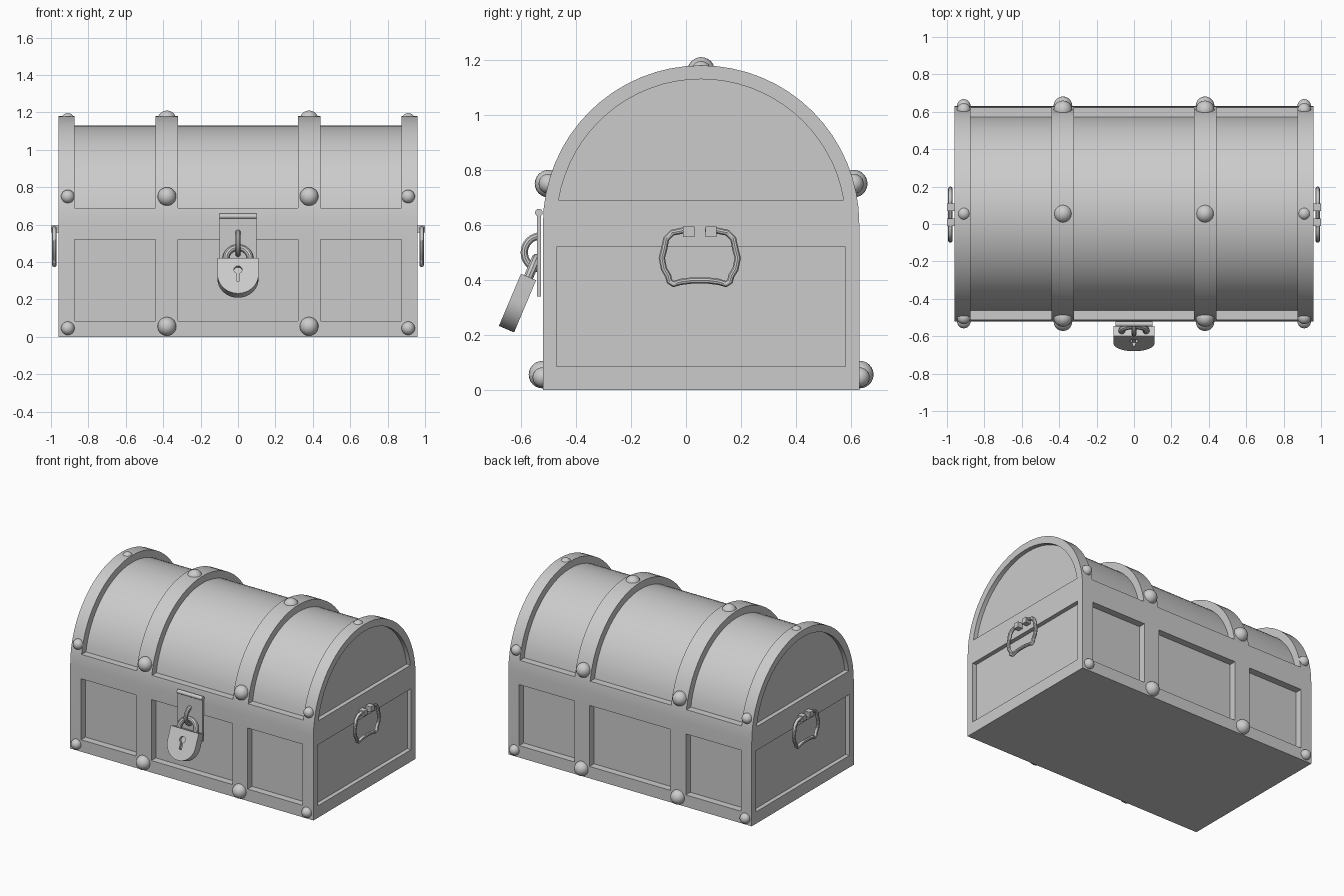
import bpy, bmesh, math
from mathutils import Vector, Matrix

cube = bpy.data.objects.get("Cube")
if cube:
    bpy.data.objects.remove(cube, do_unlink=True)

grey = bpy.data.materials.new("plain grey")
grey.use_nodes = True
COLOUR = (0.6, 0.6, 0.6, 1)
grey.diffuse_color = COLOUR
grey.node_tree.nodes["Principled BSDF"].inputs["Base Color"].default_value = COLOUR

MID_Y, SPRING = 0.055, 0.605      # centre line and spring height of the lid
HALF_X, HALF_Y = 0.96, 0.575
INSET = 0.05
SEAM, RAIL, SKIRT = 0.69, 0.52, 0.085


def prism(bm, outline, axis, a, b):
    """Extrude a closed 2D outline along x or y from a to b."""
    place = (lambda p, t: (t, p[0], p[1])) if axis == "x" else (lambda p, t: (p[0], t, p[1]))
    ends = [[bm.verts.new(place(p, t)) for p in outline] for t in (a, b)]
    bm.faces.new(ends[0])
    bm.faces.new(ends[1][::-1])
    n = len(outline)
    for i in range(n):
        j = (i + 1) % n
        bm.faces.new((ends[0][i], ends[1][i], ends[1][j], ends[0][j]))


def rect(u0, u1, v0, v1):
    return [(u0, v0), (u1, v0), (u1, v1), (u0, v1)]


def arc(radius, start, end, n=32, centre=(MID_Y, SPRING)):
    steps = [start + (end - start) * i / n for i in range(n + 1)]
    return [(centre[0] + radius * math.cos(t), centre[1] + radius * math.sin(t)) for t in steps]


def lid_arc(radius):
    """Arc of the lid above the seam."""
    low = math.asin((SEAM - SPRING) / radius)
    return arc(radius, low, math.pi - low)


def finish(name, bm, smooth=True):
    bmesh.ops.recalc_face_normals(bm, faces=bm.faces)
    mesh = bpy.data.meshes.new(name)
    bm.to_mesh(mesh)
    bm.free()
    obj = bpy.data.objects.new(name, mesh)
    bpy.context.collection.objects.link(obj)
    mesh.materials.append(grey)
    if smooth:
        shade(obj)
    return obj


def select(obj):
    bpy.ops.object.select_all(action="DESELECT")
    obj.select_set(True)
    bpy.context.view_layer.objects.active = obj


def shade(obj):
    select(obj)
    bpy.ops.object.shade_smooth_by_angle(angle=math.radians(35))


def cut(obj, cutter):
    mod = obj.modifiers.new("cut", "BOOLEAN")
    mod.operation, mod.solver, mod.object = "DIFFERENCE", "EXACT", cutter
    select(obj)
    bpy.ops.object.modifier_apply(modifier=mod.name)
    bpy.data.objects.remove(cutter, do_unlink=True)
    shade(obj)


def tube(name, points, radius, cyclic=False):
    curve = bpy.data.curves.new(name, "CURVE")
    curve.dimensions = "3D"
    curve.bevel_depth, curve.bevel_resolution = radius, 3
    curve.use_fill_caps = True
    spline = curve.splines.new("POLY")
    spline.points.add(len(points) - 1)
    for point, co in zip(spline.points, points):
        point.co = (*co, 1)
    spline.use_cyclic_u = cyclic
    obj = bpy.data.objects.new(name, curve)
    bpy.context.collection.objects.link(obj)
    select(obj)
    bpy.ops.object.convert(target="MESH")
    obj = bpy.context.object
    obj.data.materials.clear()
    obj.data.materials.append(grey)
    shade(obj)
    return obj


def ball(bm, centre, radius):
    bmesh.ops.create_uvsphere(bm, u_segments=20, v_segments=12, radius=radius,
                              matrix=Matrix.Translation(centre))


# Chest: one arched solid, with the panels cut between the straps
bm = bmesh.new()
outline = [(MID_Y - HALF_Y, 0), (MID_Y + HALF_Y, 0)] + arc(HALF_Y, 0, math.pi)
prism(bm, outline, "x", -HALF_X, HALF_X)
chest = finish("chest", bm, False)

bm = bmesh.new()
lid_gap = lid_arc(HALF_Y - INSET) + lid_arc(HALF_Y + INSET * 2)[::-1]
for x0, x1 in ((-0.875, -0.44), (-0.32, 0.32), (0.44, 0.875)):
    prism(bm, lid_gap, "x", x0, x1)
    for side in (-1, 1):
        ys = [MID_Y + side * (HALF_Y + d) for d in (-INSET, INSET)]
        prism(bm, rect(x0, x1, SKIRT, RAIL), "y", *ys)
for side in (-1, 1):
    xs = [side * (HALF_X + d) for d in (-0.03, INSET)]
    prism(bm, rect(MID_Y - 0.525, MID_Y + 0.525, SKIRT, RAIL), "x", *xs)
    prism(bm, lid_arc(HALF_Y - INSET), "x", *xs)
cut(chest, finish("panel_cutter", bm, False))

# Round studs on the straps and corners
bm = bmesh.new()
for x, radius, foot in ((0.38, 0.05, 0.056), (0.91, 0.036, 0.046)):
    for sx in (-1, 1):
        ball(bm, (sx * x, MID_Y, 1.16), radius)
        for sy in (-1, 1):
            ball(bm, (sx * x, MID_Y + sy * 0.555, 0.75), radius)
            ball(bm, (sx * x, MID_Y + sy * 0.577, foot), radius)
finish("studs", bm)

# Swinging side handles with two mounting blocks each
half = [(0.02, 0.575), (0.06, 0.58), (0.10, 0.572), (0.122, 0.55), (0.13, 0.51), (0.138, 0.48),
        (0.13, 0.44), (0.115, 0.415), (0.11, 0.395), (0.095, 0.385), (0.07, 0.393), (0.03, 0.398)]
loop = half + [(-y, z) for y, z in reversed(half)]
for side, label in ((1, "left"), (-1, "right")):
    path = [(side * 0.982, 0.05 + y, z) for y, z in loop]
    tube(label + "_handle", path, 0.012)
    bm = bmesh.new()
    for y in (0.01, 0.09):
        prism(bm, rect(y - 0.02, y + 0.02, 0.557, 0.595), "x", side * 0.94, side * 1.0)
    finish(label + "_handle_mounts", bm)

# Hasp plate, hinge barrel and staple
bm = bmesh.new()
prism(bm, rect(-0.1, 0.1, 0.34, 0.64), "y", -0.541, -0.528)
finish("hasp_plate", bm)
bm = bmesh.new()
prism(bm, arc(0.014, 0, math.tau * 15 / 16, 15, (-0.535, 0.645)), "x", -0.1, 0.1)
finish("hasp_hinge", bm)
tube("staple", [(0, y, z) for y, z in arc(0.06, math.pi / 2, math.pi * 1.5, 16, (-0.528, 0.5))], 0.014)

# Padlock, hanging tilted away from the chest
tilt = Matrix.Translation((0, -0.6125, 0.316)) @ Matrix.Rotation(-0.4, 4, "X")
bm = bmesh.new()
prism(bm, [(0.11, 0.103)] + arc(0.11, 0, -math.pi, 24, (0, 0.007)) + [(-0.11, 0.103)], "y", -0.03, 0.03)
padlock = finish("padlock_body", bm, False)
bm = bmesh.new()
keyhole = arc(0.022, math.radians(-65), math.radians(245), 20, (0, 0.035)) + [(-0.009, -0.03), (0.009, -0.03)]
prism(bm, keyhole, "y", -0.05, -0.01)
cut(padlock, finish("keyhole_cutter", bm, False))
bow = [(0.065, 0.09)] + arc(0.065, 0, math.pi, 16, (0, 0.11)) + [(-0.065, 0.09)]
shackle = tube("padlock_shackle", [(x, 0, z) for x, z in bow], 0.018)
for obj in (padlock, shackle):
    obj.data.transform(tilt)
